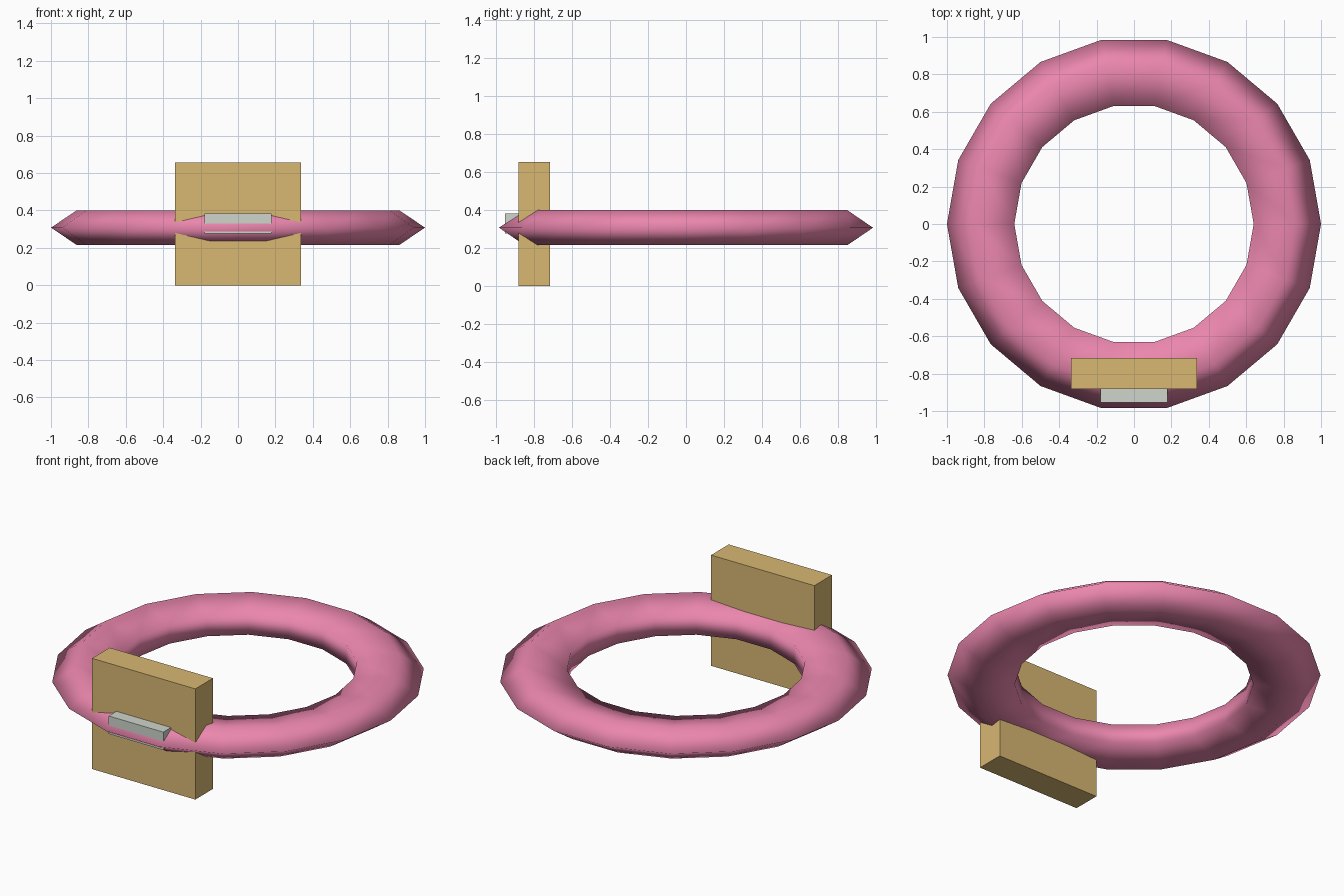
import bpy

if "Cube" in bpy.data.objects:
    bpy.data.objects.remove(bpy.data.objects["Cube"])


def paint(obj, name, color):
    mat = bpy.data.materials.new(name)
    mat.diffuse_color = (*color, 1)
    mat.use_nodes = True
    mat.node_tree.nodes["Principled BSDF"].inputs["Base Color"].default_value = mat.diffuse_color
    obj.data.materials.append(mat)


def box(name, x, y, z, color):
    """Flat-shaded block given by its (min, max) range on each axis."""
    ranges = (x, y, z)
    bpy.ops.mesh.primitive_cube_add(size=1, location=[(a + b) / 2 for a, b in ranges])
    obj = bpy.context.object
    obj.name = name
    obj.scale = [b - a for a, b in ranges]
    bpy.ops.object.transform_apply(location=False, rotation=False, scale=True)
    paint(obj, name + "_colour", color)
    return obj


# Flattened ring: 18 sides around, five-sided section with its point outward
bpy.ops.mesh.primitive_torus_add(major_segments=18, minor_segments=5,
                                 major_radius=0.801, minor_radius=0.199,
                                 location=(0, 0, 0.308))
ring = bpy.context.object
ring.name = "ring"
ring.scale.z = 0.488
bpy.ops.object.transform_apply(location=False, rotation=False, scale=True)
bpy.ops.object.shade_smooth()
paint(ring, "ring_pink", (0.83, 0.24, 0.42))

# Upright block through the front of the ring
box("front_block", (-0.338, 0.338), (-0.882, -0.717), (0, 0.655), (0.69, 0.48, 0.17))

# Small pale plate on the block's front
box("front_plate", (-0.179, 0.179), (-0.954, -0.87), (0.278, 0.384), (0.62, 0.66, 0.60))
